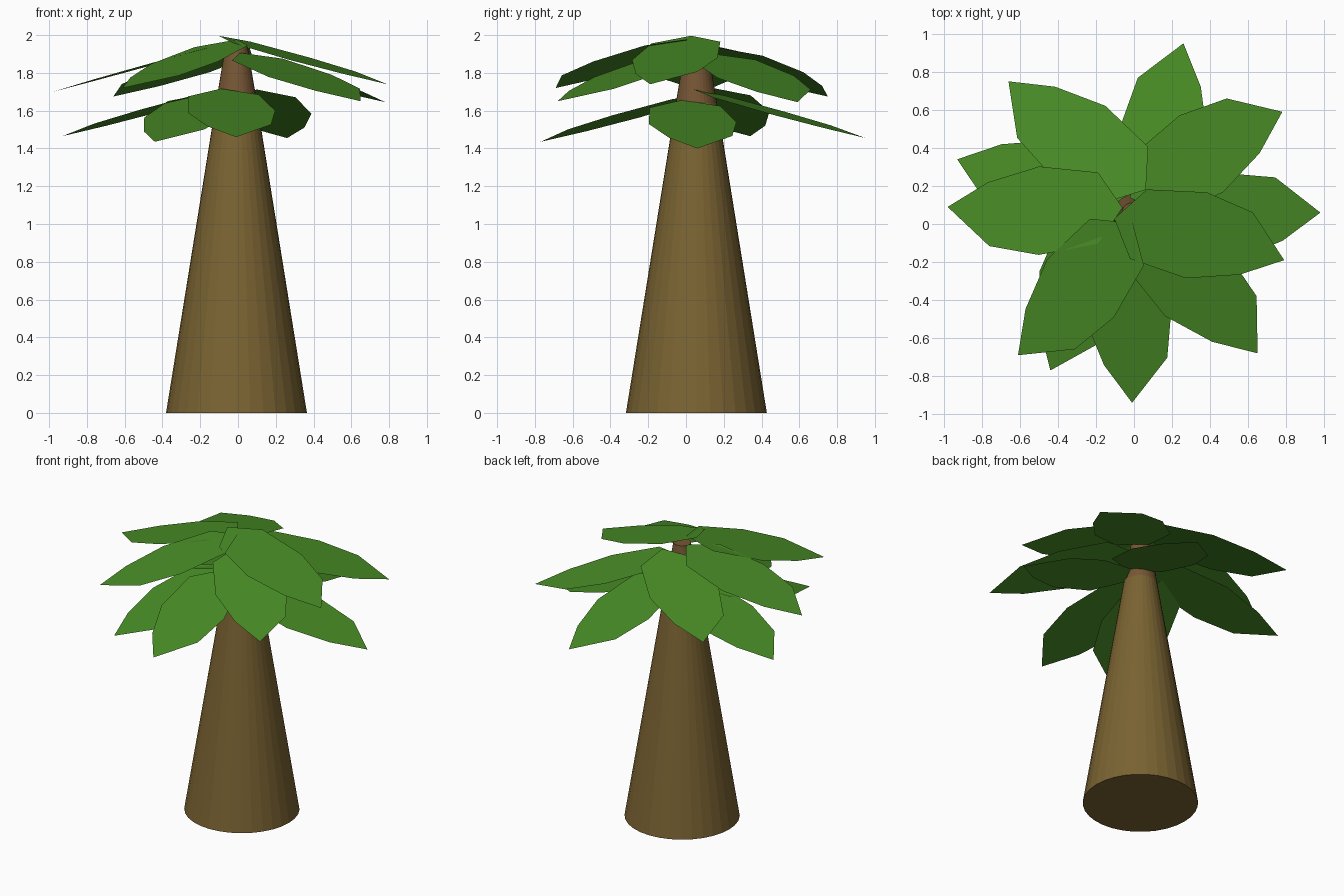
import bpy, bmesh, math
from mathutils import Vector

if "Cube" in bpy.data.objects:
    bpy.data.objects.remove(bpy.data.objects["Cube"])


def material(name, rgb):
    m = bpy.data.materials.new(name)
    m.diffuse_color = (*rgb, 1)
    m.use_nodes = True
    m.node_tree.nodes["Principled BSDF"].inputs["Base Color"].default_value = m.diffuse_color
    return m


bark = material("bark brown", (0.195, 0.125, 0.032))
crown_bark = material("reddish bark", (0.181, 0.093, 0.034))
green = material("leaf green", (0.065, 0.262, 0.019))


def add_object(name, bm, mats):
    mesh = bpy.data.meshes.new(name)
    bm.to_mesh(mesh)
    bm.free()
    for m in mats:
        mesh.materials.append(m)
    ob = bpy.data.objects.new(name, mesh)
    bpy.context.collection.objects.link(ob)
    return ob


# Tapered trunk, faceted, with a redder section under the crown
SIDES = 32
bm = bmesh.new()
rings = []
for z, r in [(0, 0.373), (1.64, 0.109), (1.95, 0.057)]:
    rings.append([bm.verts.new((-0.008 + r * math.cos(a), 0.055 + r * math.sin(a), z))
                  for a in (2 * math.pi * i / SIDES for i in range(SIDES))])
for k in range(2):
    for i in range(SIDES):
        j = (i + 1) % SIDES
        f = bm.faces.new((rings[k][i], rings[k][j], rings[k + 1][j], rings[k + 1][i]))
        f.material_index = k
bm.faces.new(rings[0][::-1])
bm.faces.new(rings[2]).material_index = 1
add_object("trunk", bm, [bark, crown_bark])

# Flat leaf outline: distance along the leaf, sideways offset
OUTLINE = [(0, 0), (0.13, -0.185), (0.44, -0.215), (0.71, -0.13),
           (0.92, 0), (0.70, 0.205), (0.44, 0.25), (0.13, 0.19)]
SLOPE = 0.28
SKEW = math.radians(5)


def leaf(name, tip, angle):
    a = math.radians(angle)
    along = Vector((math.cos(a), math.sin(a), -SLOPE * math.cos(SKEW)))
    side = Vector((-math.sin(a), math.cos(a), SLOPE * math.sin(SKEW)))
    base = Vector(tip) - along * 0.92
    bm = bmesh.new()
    bm.faces.new([bm.verts.new(base + along * u + side * v) for u, v in OUTLINE])
    add_object(name, bm, [green])


# Lower tier: tip position and heading in degrees
LOWER = [((0.98, 0.06, 1.40), 5), ((0.26, 0.95, 1.455), 80),
         ((-0.93, 0.34, 1.465), 167), ((-0.44, -0.77, 1.435), 252),
         ((-0.01, -0.94, 1.46), 275)]
# Upper tier
UPPER = [((0.78, 0.59, 1.645), 29.5), ((-0.66, 0.75, 1.675), 141.7),
         ((-0.98, 0.09, 1.70), 179.7), ((-0.61, -0.69, 1.72), 229),
         ((0.65, -0.68, 1.65), 314), ((0.79, -0.19, 1.74), 346.3)]
for tier, leaves in (("lower_leaf", LOWER), ("upper_leaf", UPPER)):
    for i, (tip, angle) in enumerate(leaves, 1):
        leaf(f"{tier}_{i}", tip, angle)
